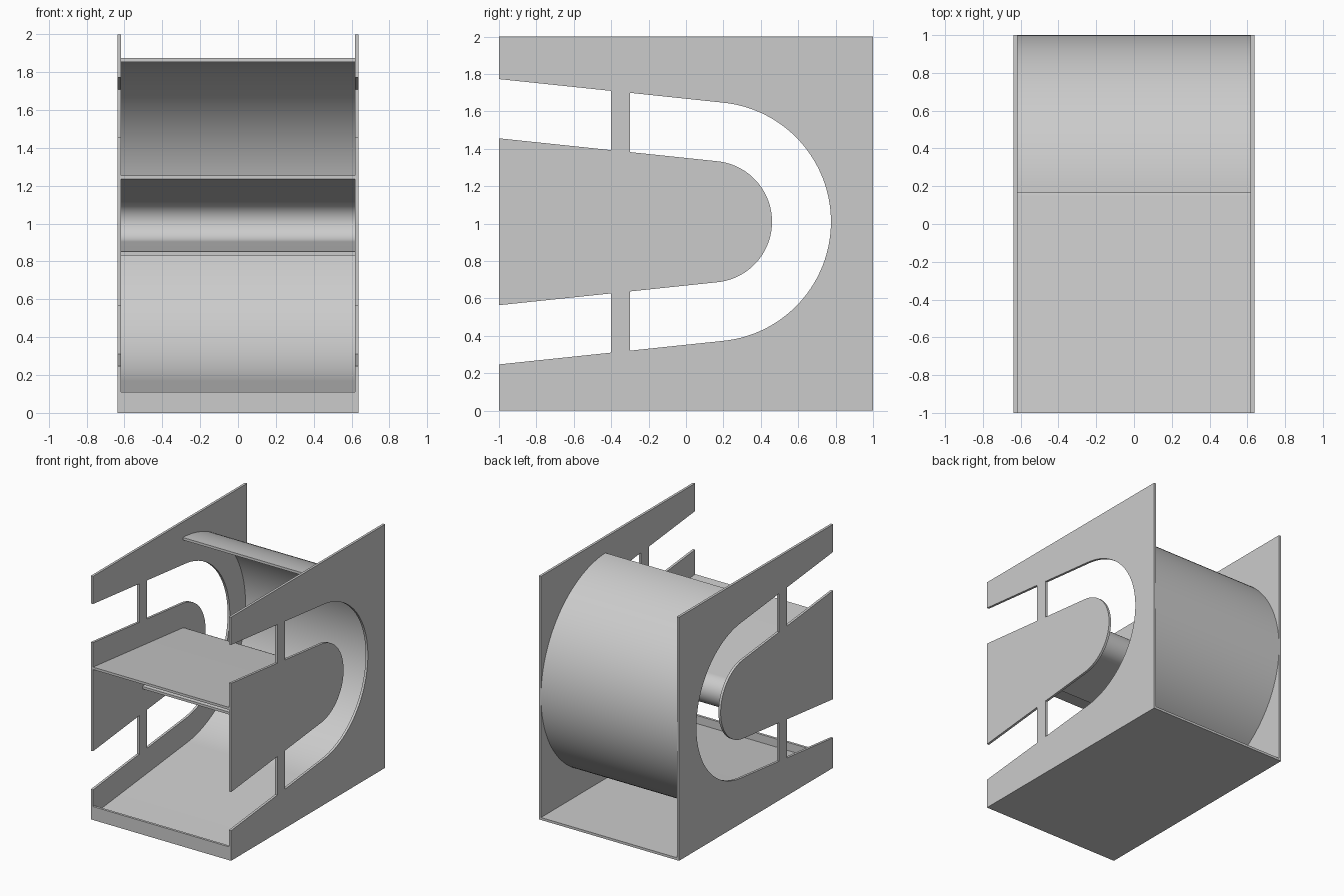
import bpy
import math
from mathutils import Matrix

cube = bpy.data.objects.get("Cube")
if cube:
    bpy.data.objects.remove(cube, do_unlink=True)

grey = bpy.data.materials.new("plain_grey")
grey.use_nodes = True
grey.diffuse_color = (0.6, 0.6, 0.6, 1)
grey.node_tree.nodes["Principled BSDF"].inputs["Base Color"].default_value = (0.6, 0.6, 0.6, 1)

TILT = math.radians(6)        # slope of all straight runs
CY, CZ = 0.135, 1.01          # shared centre of all bends
HALF, INNER = 0.637, 0.617    # outer and inner faces of the side panels
SHEET = 0.02
BAR_FRONT, BAR_BACK = -0.4, -0.3

# Axes of a profile drawn in (y, z) and extruded along x
SIDEWAYS = Matrix(((0, 0, 1, 0), (1, 0, 0, 0), (0, 1, 0, 0), (0, 0, 0, 1)))


def slope_z(r, y, side):
    """Height of the straight run tangent to a bend of radius r."""
    return CZ + side * (r / math.cos(TILT) - (y - CY) * math.tan(TILT))


def u_path(r, top_end, low_end, steps=64):
    """Sideways U; with no top_end the path starts at the crown of the bend."""
    start = math.radians(88) if top_end is None else math.pi / 2 - TILT
    stop = TILT - math.pi / 2
    pts = [] if top_end is None else [(top_end, slope_z(r, top_end, 1))]
    for i in range(steps + 1):
        a = start + (stop - start) * i / steps
        pts.append((CY + r * math.cos(a), CZ + r * math.sin(a)))
    return pts + [(low_end, slope_z(r, low_end, -1))]


def band(r_out, r_in, top_end, low_end):
    """Closed outline between two concentric U paths."""
    return u_path(r_out, top_end, low_end) + u_path(r_in, top_end, low_end)[::-1]


def extrude(name, loops, x0, x1):
    """Fill closed (y, z) loops and give them width from x0 to x1."""
    curve = bpy.data.curves.new(name, "CURVE")
    curve.dimensions = "2D"
    curve.fill_mode = "BOTH"
    curve.extrude = (x1 - x0) / 2
    for loop in loops:
        spline = curve.splines.new("POLY")
        spline.points.add(len(loop) - 1)
        for p, (y, z) in zip(spline.points, loop):
            p.co = (y, z, 0, 1)
        spline.use_cyclic_u = True
    obj = bpy.data.objects.new(name, curve)
    bpy.context.collection.objects.link(obj)
    bpy.ops.object.select_all(action="DESELECT")
    obj.select_set(True)
    bpy.context.view_layer.objects.active = obj
    bpy.ops.object.convert(target="MESH")
    obj = bpy.context.view_layer.objects.active
    obj.data.transform(Matrix.Translation(((x0 + x1) / 2, 0, 0)) @ SIDEWAYS)
    obj.data.materials.clear()
    obj.data.materials.append(grey)
    bpy.ops.object.shade_smooth_by_angle(angle=math.radians(30))
    return obj


def rect(y0, y1, z0, z1):
    return [(y0, z0), (y1, z0), (y1, z1), (y0, z1)]


# Side panels: square sheet, two front notches, and a U-shaped window behind the bars
WIDE, NARROW = 0.64, 0.325
outline = [(-1, 0), (1, 0), (1, 2), (-1, 2)]
for side in (1, -1):
    notch = [(y, slope_z(r, y, side)) for y, r in
             ((-1, WIDE), (BAR_FRONT, WIDE), (BAR_FRONT, NARROW), (-1, NARROW))]
    outline += notch if side == 1 else notch[::-1]
window = band(WIDE, NARROW, BAR_BACK, BAR_BACK)
extrude("left_panel", [outline, window], INNER, HALF)
extrude("right_panel", [outline, window], -HALF, -INNER)

# Large bent sheet: rear curve running down into the sloping lower ramp
extrude("rear_curve_and_ramp", [band(0.865, 0.865 - SHEET, None, -1)], -INNER, INNER)

# Small bent sheet: upper shelf folding back into a short lower lip
extrude("folded_shelf", [band(0.125, 0.125 - SHEET, -1, -0.36)], -INNER, INNER)

# Base plate and low front wall
extrude("base_plate", [rect(-1, 1, 0, SHEET)], -INNER, INNER)
extrude("front_wall", [rect(-1, -1 + SHEET, 0, 0.11)], -INNER, INNER)
